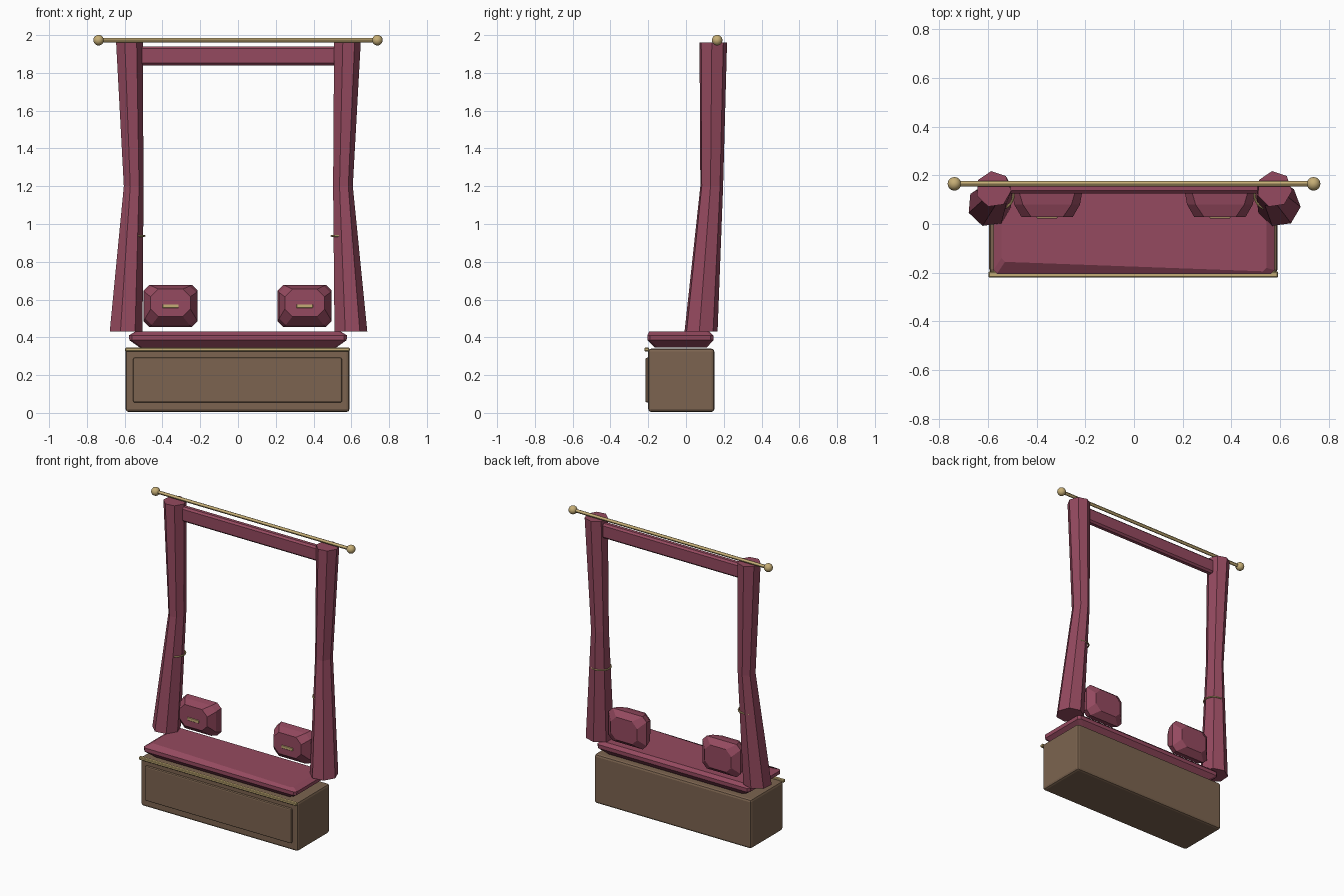
import bpy, bmesh, math
from mathutils import Vector

if "Cube" in bpy.data.objects:
    bpy.data.objects.remove(bpy.data.objects["Cube"], do_unlink=True)


def material(name, rgb):
    m = bpy.data.materials.new(name)
    m.use_nodes = True
    m.diffuse_color = (*rgb, 1)
    m.node_tree.nodes["Principled BSDF"].inputs["Base Color"].default_value = (*rgb, 1)
    return m


FABRIC = material("maroon fabric", (0.30, 0.068, 0.115))
WOOD = material("brown wood", (0.20, 0.127, 0.079))
BRASS = material("pale brass", (0.56, 0.42, 0.18))


def finish(obj, name, mat, smooth=False):
    obj.name = name
    obj.data.materials.append(mat)
    if smooth:
        bpy.ops.object.select_all(action='DESELECT')
        obj.select_set(True)
        bpy.context.view_layer.objects.active = obj
        bpy.ops.object.shade_smooth_by_angle()
    return obj


def box(name, mat, low, high, bevel=0.0, segments=1):
    low, high = Vector(low), Vector(high)
    bpy.ops.mesh.primitive_cube_add(size=1, location=(low + high) / 2)
    obj = bpy.context.object
    obj.scale = high - low
    bpy.ops.object.transform_apply(location=False, rotation=False, scale=True)
    if bevel:
        mod = obj.modifiers.new("soft edges", 'BEVEL')
        mod.width, mod.segments = bevel, segments
    return finish(obj, name, mat)


def loft(name, mat, rings):
    """Skin a closed solid through rings of equal point counts."""
    bm = bmesh.new()
    loops = [[bm.verts.new(p) for p in ring] for ring in rings]
    n = len(loops[0])
    for a, b in zip(loops, loops[1:]):
        for i in range(n):
            j = (i + 1) % n
            bm.faces.new((a[i], a[j], b[j], b[i]))
    bm.faces.new(loops[0])
    bm.faces.new(loops[-1])
    bmesh.ops.recalc_face_normals(bm, faces=bm.faces)
    mesh = bpy.data.meshes.new(name)
    bm.to_mesh(mesh)
    bm.free()
    obj = bpy.data.objects.new(name, mesh)
    bpy.context.collection.objects.link(obj)
    return finish(obj, name, mat)


def chamfered(x0, x1, y0, y1, c):
    return [(x0 + c, y0), (x1 - c, y0), (x1, y0 + c), (x1, y1 - c),
            (x1 - c, y1), (x0 + c, y1), (x0, y1 - c), (x0, y0 + c)]


# Chest with raised front panel and brass lip
box("seat_chest", WOOD, (-0.595, -0.2, 0.005), (0.59, 0.15, 0.34), 0.015, 2)
box("front_panel", WOOD, (-0.555, -0.215, 0.055), (0.55, -0.19, 0.292), 0.008, 2)
box("brass_lip", BRASS, (-0.598, -0.22, 0.326), (0.592, -0.195, 0.345), 0.004)

# Faceted seat cushion, its top slightly skewed
levels = [(0.346, 0.52, -0.165, 0.11, 0), (0.385, 0.575, -0.205, 0.145, 0),
          (0.41, 0.578, -0.205, 0.145, 0), (0.43, 0.545, -0.175, 0.125, 0.02)]
loft("seat_cushion", FABRIC,
     [[(x, y - (skew * x / w if y < -0.1 else 0), z)
       for x, y in chamfered(-w, w, y0, y1, 0.015)]
      for z, w, y0, y1, skew in levels])

# Throw pillows: octagonal rings stacked from front to back, with a brass tag
slices = [(0.028, 0.105, 0.51, 0.655, 0.04), (0.08, 0.135, 0.465, 0.672, 0.035),
          (0.125, 0.143, 0.455, 0.678, 0.03), (0.165, 0.1, 0.49, 0.645, 0.04)]
for side, cx in (("right", -0.357), ("left", 0.353)):
    loft(side + "_pillow", FABRIC,
         [[(cx + x, y, z) for x, z in chamfered(-w, w, z0, z1, c)]
          for y, w, z0, z1, c in slices])
    box(side + "_pillow_tag", BRASS, (cx - 0.043, 0.023, 0.555), (cx + 0.043, 0.032, 0.575), 0.002)

# Gathered curtains: seven-sided, narrowed at the middle and flared forward below
for side, s in (("right", -1), ("left", 1)):
    rings = []
    for z, cx, cy, rx, ry in ((0.43, 0.595, 0.078, 0.09, 0.09),
                              (1.2, 0.554, 0.135, 0.054, 0.062),
                              (1.96, 0.577, 0.143, 0.073, 0.075)):
        angles = [math.radians(98) + math.tau * i / 7 for i in range(7)]
        rings.append([(s * cx + rx * math.cos(a), cy + ry * math.sin(a), z) for a in angles])
    loft(side + "_curtain", FABRIC, rings)
    # Brass tieback
    bpy.ops.mesh.primitive_torus_add(location=(s * 0.556, 0.121, 0.937), major_radius=0.061,
                                     minor_radius=0.005, major_segments=32, minor_segments=8)
    finish(bpy.context.object, side + "_tieback", BRASS, True)
    # Rod finial
    bpy.ops.mesh.primitive_uv_sphere_add(segments=16, ring_count=10, radius=0.028,
                                         location=(s * 0.738, 0.165, 1.973))
    finish(bpy.context.object, side + "_finial", BRASS, True)

# Valance and curtain rod
box("valance", FABRIC, (-0.52, 0.125, 1.84), (0.52, 0.172, 1.94), 0.012)
bpy.ops.mesh.primitive_cylinder_add(vertices=12, radius=0.011, depth=1.46,
                                    location=(0, 0.165, 1.973), rotation=(0, math.pi / 2, 0))
finish(bpy.context.object, "curtain_rod", BRASS, True)
